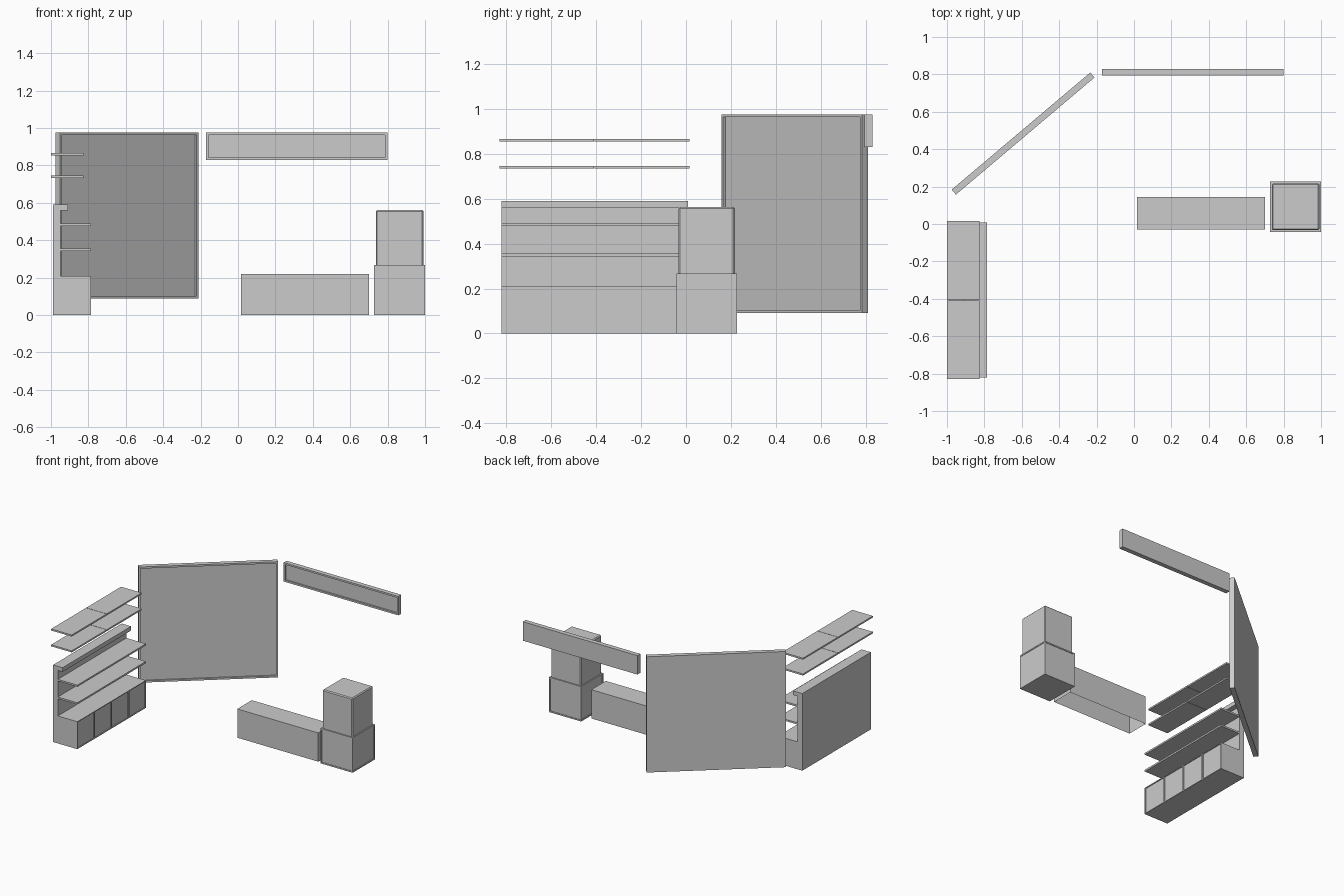
import bpy, bmesh, math
from mathutils import Vector

if "Cube" in bpy.data.objects:
    bpy.data.objects.remove(bpy.data.objects["Cube"])


def finish(bm, name):
    bmesh.ops.recalc_face_normals(bm, faces=bm.faces[:])
    mesh = bpy.data.meshes.new(name)
    bm.to_mesh(mesh)
    bm.free()
    ob = bpy.data.objects.new(name, mesh)
    bpy.context.collection.objects.link(ob)
    return ob


def box_bm(x, y, z):
    bm = bmesh.new()
    bmesh.ops.create_cube(bm, size=1)
    for v in bm.verts:
        for i, (lo, hi) in enumerate((x, y, z)):
            v.co[i] = lo if v.co[i] < 0 else hi
    bm.normal_update()
    return bm


def facing(bm, direction):
    bm.normal_update()
    return [f for f in bm.faces if f.normal.dot(Vector(direction)) > 0.9]


def recess(bm, faces, rim, depth):
    # straight-walled recess leaving a rim around each face
    bmesh.ops.inset_individual(bm, faces=faces, thickness=rim, use_even_offset=True)
    for f in faces:
        n = f.normal.copy()
        r = bmesh.ops.extrude_discrete_faces(bm, faces=[f])
        bmesh.ops.translate(bm, verts=r["faces"][0].verts[:], vec=-n * depth)


def box(name, x, y, z):
    return finish(box_bm(x, y, z), name)


# shelving unit: stepped side profile (x, z) extruded along y
profile = [(-.99, 0), (-.785, 0), (-.785, .21), (-.95, .21),
           (-.95, .558), (-.91, .558), (-.91, .59), (-.99, .59)]
Y0, Y1 = -.82, .008
bm = bmesh.new()
f = bm.faces.new([bm.verts.new((x, Y0, z)) for x, z in profile])
r = bmesh.ops.extrude_face_region(bm, geom=[f])
bmesh.ops.translate(bm, vec=(0, Y1 - Y0, 0),
                    verts=[v for v in r["geom"] if isinstance(v, bmesh.types.BMVert)])
bmesh.ops.recalc_face_normals(bm, faces=bm.faces[:])
# four door panels along the base
front = [f for f in facing(bm, (1, 0, 0)) if f.calc_center_median().z < .2]
for i in (1, 2, 3):
    geom = front + list({e for f in front for e in f.edges}) + list({v for f in front for v in f.verts})
    bmesh.ops.bisect_plane(bm, geom=geom, plane_co=(0, Y0 + (Y1 - Y0) * i / 4, 0), plane_no=(0, 1, 0))
    front = [f for f in facing(bm, (1, 0, 0)) if f.calc_center_median().z < .2]
recess(bm, front, .006, .006)
finish(bm, "shelf_unit_body")

for i, z in enumerate((.342, .477)):
    box(f"unit_shelf_{i}", (-.95, -.785), (Y0, Y1), (z, z + .013))

# floating shelves, two side by side on two levels
for i, z in enumerate((.733, .854)):
    for j, y in enumerate((-.83, -.406)):
        box(f"floating_shelf_{i}_{j}", (-1, -.826), (y, y + .421), (z, z + .012))

# framed boards: large angled one and a narrow straight one
bm = box_bm((-.485, .485), (-.0175, .0175), (.09, .975))
recess(bm, facing(bm, (0, -1, 0)), .013, .012)
board = finish(bm, "angled_board")
board.location = (-.593, .4835, 0)
board.rotation_euler.z = math.radians(40.2)

bm = box_bm((-.17, .80), (.795, .83), (.83, .975))
recess(bm, facing(bm, (0, -1, 0)), .013, .012)
finish(bm, "header_board")

# low bench: thin shell, open underneath
bm = box_bm((.015, .70), (-.03, .145), (0, .22))
bmesh.ops.delete(bm, geom=facing(bm, (0, 0, -1)), context='FACES')
finish(bm, "bench")

# pedestal with panelled sides
bm = box_bm((.728, 1), (-.043, .227), (0, .267))
recess(bm, [f for f in bm.faces if abs(f.normal.z) < .5], .01, .004)
finish(bm, "pedestal")

# two stacked blocks with chamfered corners
for name, z0, z1 in (("lower_block", .267, .414), ("upper_block", .414, .562)):
    bm = box_bm((.737, .991), (-.033, .217), (z0, z1))
    edges = [e for e in bm.edges if abs(e.verts[0].co.z - e.verts[1].co.z) > .01
             or (z1 > .5 and min(v.co.z for v in e.verts) > .5)]
    bmesh.ops.bevel(bm, geom=edges, offset=.007, segments=1, affect='EDGES', profile=.5)
    finish(bm, name)
